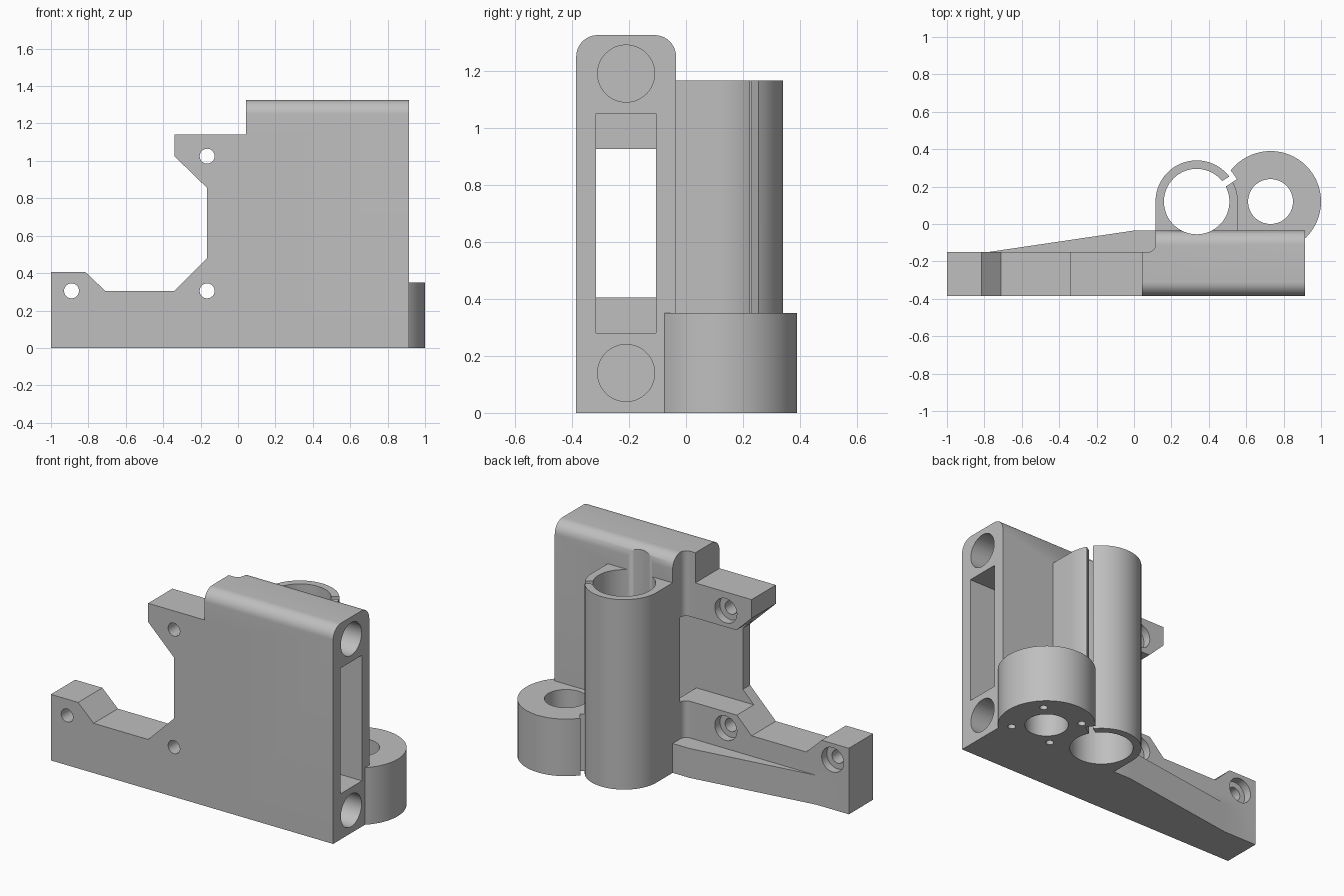
import bpy, bmesh
from math import sin, cos, pi, radians

cube = bpy.data.objects.get("Cube")
if cube:
    bpy.data.objects.remove(cube, do_unlink=True)

grey = bpy.data.materials.new("plain grey")
grey.use_nodes = True
colour = (0.52, 0.52, 0.52, 1)
grey.diffuse_color = colour
grey.node_tree.nodes["Principled BSDF"].inputs["Base Color"].default_value = colour


def arc(cx, cy, r, start, end, steps):
    """Points on an arc, angles in degrees."""
    angles = [radians(start + (end - start) * i / steps) for i in range(steps + 1)]
    return [(cx + r * cos(a), cy + r * sin(a)) for a in angles]


def circle(cx, cy, r, steps=64):
    return arc(cx, cy, r, 0, 360, steps)[:-1]


def rect(a0, a1, b0, b1):
    return [(a0, b0), (a1, b0), (a1, b1), (a0, b1)]


def prism(name, outline, axis, lo, hi):
    """Extrude a flat outline along one axis."""
    place = {"x": lambda a, b, d: (d, a, b),
             "y": lambda a, b, d: (a, d, b),
             "z": lambda a, b, d: (a, b, d)}[axis]
    bm = bmesh.new()
    rings = [[bm.verts.new(place(a, b, d)) for a, b in outline] for d in (lo, hi)]
    bm.faces.new(rings[0])
    bm.faces.new(rings[1])
    n = len(outline)
    for i in range(n):
        j = (i + 1) % n
        bm.faces.new((rings[0][i], rings[0][j], rings[1][j], rings[1][i]))
    bmesh.ops.recalc_face_normals(bm, faces=bm.faces)
    mesh = bpy.data.meshes.new(name)
    bm.to_mesh(mesh)
    bm.free()
    mesh.materials.append(grey)
    obj = bpy.data.objects.new(name, mesh)
    bpy.context.collection.objects.link(obj)
    return obj


def combine(target, other, operation):
    """Apply a boolean and drop the second object."""
    mod = target.modifiers.new("boolean", "BOOLEAN")
    mod.operation, mod.solver, mod.object = operation, "EXACT", other
    graph = bpy.context.evaluated_depsgraph_get()
    graph.update()
    result = bpy.data.meshes.new_from_object(target.evaluated_get(graph))
    target.modifiers.clear()
    target.data = result
    bpy.data.objects.remove(other, do_unlink=True)


# Upright block with rounded top edges
FRONT, BACK, STEP = -0.385, -0.035, -0.15
profile = ([(FRONT, 0), (BACK, 0)] + arc(BACK - 0.075, 1.25, 0.075, 0, 90, 10)
           + arc(FRONT + 0.075, 1.25, 0.075, 90, 180, 10))
bracket = prism("carriage_bracket", profile, "x", 0.042, 0.915)

# Filleted notch on the inner end of the block
notch = [(-0.1, STEP)] + arc(0.075, -0.11, 0.04, -90, 0, 8) + [(0.115, 0.1), (-0.1, 0.1)]
combine(bracket, prism("notch_cutter", notch, "z", -0.1, 1.5), "DIFFERENCE")

# Mounting plate with lower arm and upper lug
plate = [(-1, 0), (0.3, 0), (0.3, 1.14), (-0.34, 1.14), (-0.34, 1.025),
         (-0.165, 0.855), (-0.165, 0.48), (-0.34, 0.305), (-0.71, 0.305),
         (-0.815, 0.405), (-1, 0.405)]
combine(bracket, prism("mounting_plate", plate, "y", FRONT, STEP), "UNION")

# Tapered rib behind the arm
rib = [(-0.78, STEP), (-0.78, -0.2), (0.2, -0.2), (0.2, BACK), (0, BACK)]
combine(bracket, prism("arm_rib", rib, "z", 0, 0.18), "UNION")

# Bearing tube and round boss
TX, BX, CY = 0.335, 0.73, 0.12
tube = arc(TX, CY, 0.22, 0, 180, 48) + [(TX - 0.22, -0.08), (TX + 0.22, -0.08)]
combine(bracket, prism("bearing_tube", tube, "z", 0, 1.165), "UNION")
combine(bracket, prism("round_boss", circle(BX, CY, 0.27), "z", 0, 0.35), "UNION")

# Clamp slit and clearance between tube and boss
gap = arc(TX, CY, 0.2202, 30, 90, 16) + arc(TX, CY, 0.246, 90, 30, 16)
c, s = cos(radians(33)), sin(radians(33))
slit = [(TX + r * c - w * s, CY + r * s + w * c)
        for r, w in ((0.1, -0.0175), (0.245, -0.0175), (0.245, 0.0175), (0.1, 0.0175))]

cutters = [
    prism("gap_cutter", gap, "z", -0.1, 1.4),
    prism("slit_cutter", slit, "z", -0.1, 1.4),
    prism("tube_bore", circle(TX, CY, 0.175), "z", -0.1, 1.5),
    prism("boss_bore", circle(BX, CY, 0.12), "z", -0.1, 0.5),
    # Window through the block and recess behind the plate
    prism("window", rect(-0.315, -0.105, 0.28, 1.05), "x", 0.15, 1.1),
    prism("window_inner", rect(-0.315, -0.105, 0.405, 0.925), "x", 0, 0.2),
    prism("plate_recess", rect(-0.5, 0.115, 0.405, 0.925), "y", -0.315, 0.02),
]
# Blind rod sockets
for z in (0.14, 1.19):
    cutters.append(prism("rod_socket", circle(-0.21, z, 0.1), "x", 0.13, 1.1))
# Counterbored screw holes
for x, z in ((-0.89, 0.305), (-0.165, 0.305), (-0.165, 1.025)):
    cutters.append(prism("screw_hole", circle(x, z, 0.04, 32), "y", -0.5, 0))
    cutters.append(prism("screw_head_seat", circle(x, z, 0.075, 32), "y", -0.2, -0.1))
# Pilot holes under the boss
for dx in (-0.137, 0.137):
    for dy in (-0.137, 0.137):
        cutters.append(prism("pilot_hole", circle(BX + dx, CY + dy, 0.022, 20), "z", -0.1, 0.2))
for cutter in cutters:
    combine(bracket, cutter, "DIFFERENCE")

# Smooth the round walls, keep the edges crisp
bpy.ops.object.select_all(action="DESELECT")
bracket.select_set(True)
bpy.context.view_layer.objects.active = bracket
bpy.ops.object.shade_smooth_by_angle(angle=radians(30))
